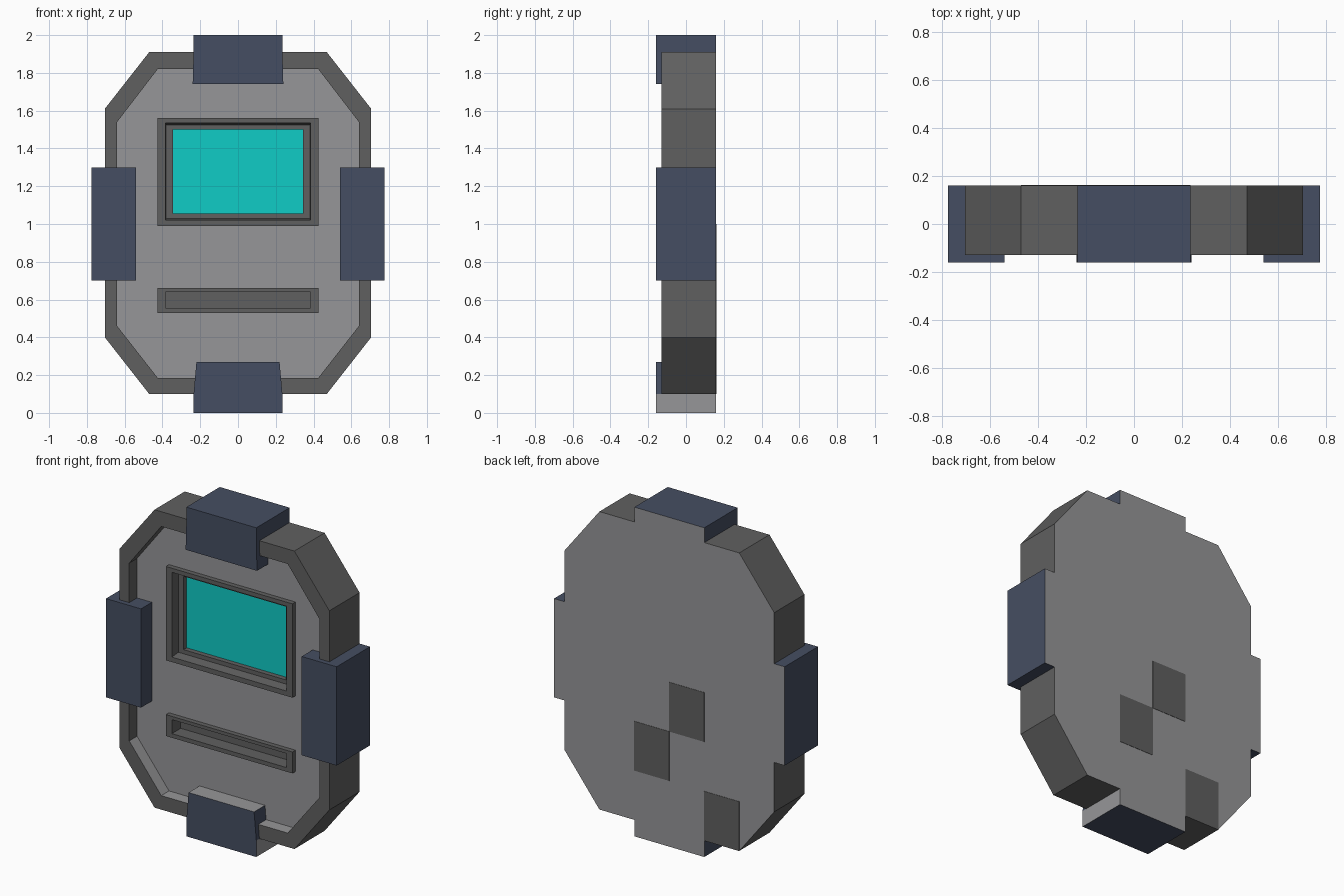
import bpy
import bmesh
from mathutils import Vector

if "Cube" in bpy.data.objects:
    bpy.data.objects.remove(bpy.data.objects["Cube"])


def make_material(name, color):
    mat = bpy.data.materials.new(name)
    mat.use_nodes = True
    mat.diffuse_color = (*color, 1)
    mat.node_tree.nodes["Principled BSDF"].inputs["Base Color"].default_value = (*color, 1)
    return mat


LIGHT = make_material("light grey", (0.305, 0.305, 0.314))
DARK = make_material("dark grey", (0.117, 0.117, 0.117))
BLUE = make_material("slate blue", (0.06, 0.076, 0.122))
CYAN = make_material("screen cyan", (0.005, 0.604, 0.565))

BACK, RIM, PANEL, FRONT = 0.16, -0.13, -0.055, -0.16
MID = 1.0


def finish(name, bm, mats, rule=None):
    """Turn a bmesh into an object; rule picks the material of each face."""
    bmesh.ops.recalc_face_normals(bm, faces=bm.faces)
    bm.normal_update()
    if rule:
        for f in bm.faces:
            f.material_index = rule(f.normal, f.calc_center_median())
    mesh = bpy.data.meshes.new(name)
    bm.to_mesh(mesh)
    bm.free()
    for m in mats:
        mesh.materials.append(m)
    obj = bpy.data.objects.new(name, mesh)
    bpy.context.collection.objects.link(obj)
    return obj


def loft(name, rings, mats, rule=None, cap_start=True):
    """Join outlines, each given as (points, depth), and cap the ends."""
    bm = bmesh.new()
    loops = [[bm.verts.new((x, y, z)) for x, z in pts] for pts, y in rings]
    for a, b in zip(loops, loops[1:]):
        for i in range(len(a)):
            j = (i + 1) % len(a)
            bm.faces.new((a[i], a[j], b[j], b[i]))
    if cap_start:
        bm.faces.new(loops[0])
    bm.faces.new(loops[-1])
    return finish(name, bm, mats, rule)


def octagon(w, cw, bottom, low, high, top):
    return [(cw, top), (w, high), (w, low), (cw, bottom),
            (-cw, bottom), (-w, low), (-w, high), (-cw, top)]


def rect(w, z0, z1):
    return [(-w, z0), (w, z0), (w, z1), (-w, z1)]


# Case: solid back, raised rim and sunken front panel
outer = octagon(0.705, 0.47, 0.10, 0.40, 1.61, 1.91)
inner = octagon(0.64, 0.425, 0.185, 0.46, 1.54, 1.82)


def case_rule(n, c):
    if n.y > 0.9 or (n.y < -0.9 and c.y > RIM + 0.01):
        return 0
    inside_floor = abs(n.y) < 0.1 and n.z > 0.1 and c.z < MID
    return 0 if inside_floor else 1


case = loft("case", [(outer, BACK), (outer, RIM), (inner, RIM), (inner, PANEL)],
            [LIGHT, DARK], case_rule)

# Openings in the panel behind the two frames
for z0, z1 in ((1.005, 1.545), (0.543, 0.65)):
    cutter = loft("opening_cutter", [(rect(0.405, z0, z1), -0.2),
                                     (rect(0.405, z0, z1), 0.05)], [DARK])
    cutter.hide_render = True
    mod = case.modifiers.new("opening", "BOOLEAN")
    mod.operation, mod.solver, mod.object = "DIFFERENCE", "EXACT", cutter
    bpy.context.view_layer.objects.active = case
    bpy.ops.object.modifier_apply(modifier=mod.name)
    bpy.data.objects.remove(cutter)

# Stepped screen frame with the screen as its last face
bezel = rect(0.425, 0.99, 1.56)
hole = rect(0.385, 1.02, 1.535)
ledge = rect(0.38, 1.03, 1.525)
glass = rect(0.345, 1.055, 1.50)
loft("screen_frame",
     [(bezel, PANEL + 0.01), (bezel, -0.085), (hole, -0.085),
      (ledge, -0.03), (glass, -0.03), (glass, 0)],
     [DARK, CYAN], lambda n, c: int(abs(n.y) > 0.9 and c.y > -0.01),
     cap_start=False)

# Narrow slot below the screen
slot_edge = rect(0.425, 0.53, 0.66)
slot_hole = rect(0.385, 0.555, 0.64)
loft("slot_frame",
     [(slot_edge, PANEL + 0.01), (slot_edge, -0.085), (slot_hole, -0.085),
      (slot_hole, 0)], [DARK], cap_start=False)


# Clips hooked over the four edges
def clip(name, place, out, edge, tip, w_out, w_tip, rule):
    """place maps (distance outward, depth, offset along edge) to a point."""
    bm = bmesh.new()

    def block(r0, w0, r1, w1, back):
        vs = [bm.verts.new(place(r, y, s * w)) for r, w in ((r0, w0), (r1, w1))
              for y, s in ((FRONT, -1), (FRONT, 1), (back, 1), (back, -1))]
        bm.faces.new(vs[:4])
        bm.faces.new(vs[4:])
        for i in range(4):
            j = (i + 1) % 4
            bm.faces.new((vs[i], vs[j], vs[4 + j], vs[4 + i]))

    block(edge, w_out, out, w_out, BACK)
    block(tip, w_tip, edge, w_out, PANEL)
    return finish(name, bm, [BLUE, LIGHT], rule)


def back_rule(n, c):
    return int(n.y > 0.9 and abs(n.x) < 0.1 and c.y > 0.1)


def bottom_rule(n, c):
    lower_side = n.x > 0.9 and c.z < 0.1
    upper_face = n.z > 0.9 and c.z > 0.2
    return int(lower_side or upper_face or back_rule(n, c))


for side, s in (("left", 1), ("right", -1)):
    clip(side + "_clip", lambda r, y, t, s=s: Vector((s * r, y, MID + t)),
         0.775, 0.705, 0.54, 0.30, 0.30, back_rule)
clip("top_clip", lambda r, y, t: Vector((t, y, MID + r)),
     1.0, 0.91, 0.74, 0.235, 0.24, back_rule)
clip("bottom_clip", lambda r, y, t: Vector((t, y, MID - r)),
     1.0, 0.90, 0.73, 0.235, 0.22, bottom_rule)

# Dark square patches on the back
for i, (x, z) in enumerate(((-0.235, 0.70), (0, 0.40), (-0.47, 0.10))):
    patch = [(x, z), (x + 0.235, z), (x + 0.235, z + 0.3), (x, z + 0.3)]
    loft("back_patch_%d" % (i + 1), [(patch, BACK - 0.001), (patch, BACK + 0.002)], [DARK])
